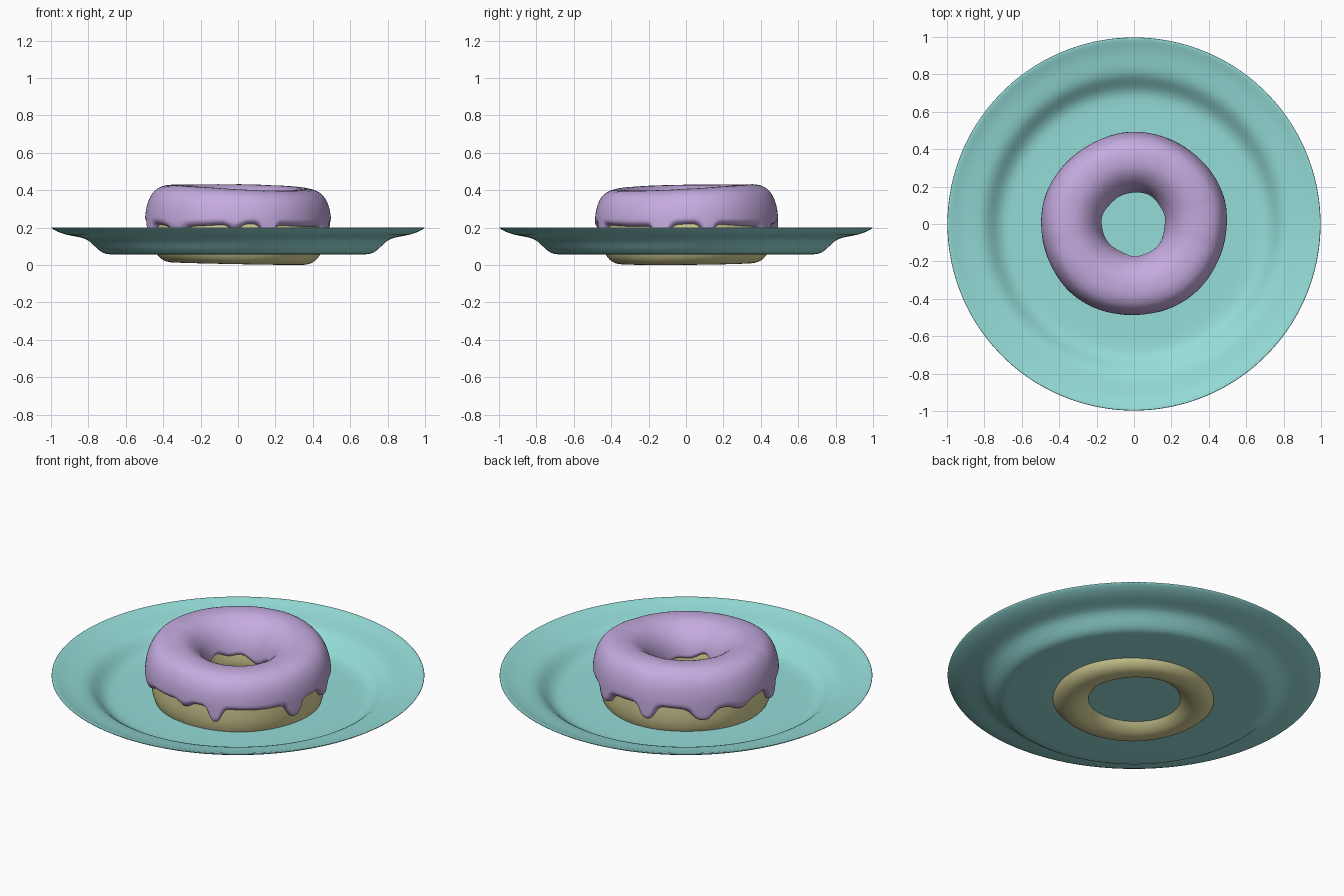
import bpy, bmesh, math
from math import sin, cos, pi, radians

if "Cube" in bpy.data.objects:
    bpy.data.objects.remove(bpy.data.objects["Cube"])


def material(name, rgb):
    m = bpy.data.materials.new(name)
    m.diffuse_color = (*rgb, 1)
    m.use_nodes = True
    m.node_tree.nodes["Principled BSDF"].inputs["Base Color"].default_value = m.diffuse_color
    return m


def loft(name, section, segs, closed, mat):
    """Sweep a (radius, height) section, which may vary with angle, about z."""
    bm = bmesh.new()
    rings = []
    for i in range(segs):
        t = 2 * pi * i / segs
        rings.append([bm.verts.new((r * cos(t), r * sin(t), z)) for r, z in section(t)])
    n = len(rings[0])
    for i in range(segs):
        a, b = rings[i], rings[(i + 1) % segs]
        for j in range(n if closed else n - 1):
            k = (j + 1) % n
            bm.faces.new((a[j], b[j], b[k], a[k]))
    bmesh.ops.remove_doubles(bm, verts=bm.verts, dist=1e-5)
    bmesh.ops.recalc_face_normals(bm, faces=bm.faces)
    for f in bm.faces:
        f.smooth = True
    me = bpy.data.meshes.new(name)
    bm.to_mesh(me)
    bm.free()
    ob = bpy.data.objects.new(name, me)
    bpy.context.collection.objects.link(ob)
    me.materials.append(mat)
    return ob


teal = material("teal glaze", (0.30, 0.72, 0.69))
lilac = material("lilac icing", (0.56, 0.41, 0.75))
cream = material("cream dough", (0.68, 0.64, 0.31))

# Plate: thin turned profile, underside then upper side
PLATE = [(0, .055), (.4, .055), (.66, .055), (.705, .057), (.74, .072), (.785, .12),
         (.815, .141), (.86, .151), (.93, .163), (.975, .182), (1.0, .197), (.998, .201),
         (.985, .2), (.96, .191), (.92, .178), (.85, .166), (.805, .155), (.77, .13),
         (.73, .09), (.69, .074), (.65, .07), (.4, .07), (0, .07)]
plate = loft("plate", lambda t: PLATE, 96, False, teal)
sub = plate.modifiers.new("smooth", "SUBSURF")
sub.levels = sub.render_levels = 1

# Ring of dough: rounded section, fuller outside than in the hole
MID_R, MID_Z = .335, .2


def spow(v, e):
    return math.copysign(abs(v) ** e, v)


def ring_point(t, phi, off=0.0):
    c, s = cos(phi), sin(phi)
    if c >= 0:
        n, a = 2.6, .125 + .005 * sin(2 * t + .8) + .003 * sin(5 * t)
    else:
        n, a = (2.1 if s > 0 else 1.75), .152 + .005 * sin(3 * t + 1)
    top = .20 - .017 * cos(t + radians(50)) + .004 * sin(2 * t)
    bottom = .193 + .007 * cos(t + .4)
    b = (top if s >= 0 else bottom) + off * .7
    return MID_R + (a + off) * spow(c, 2 / n), MID_Z + b * spow(s, 2 / n)


loft("dough", lambda t: [ring_point(t, 2 * pi * j / 64) for j in range(64)],
     160, True, cream)

# Icing: shell over the dough with a wavy lower edge and drips
DRIPS = [(-70, .08, 5), (-16, .08, 6), (-113 - 20, .03, 8), (-92, .03, 5), (14, .055, 5),
         (62, .06, 7), (99, .08, 6), (136, .06, 8), (163, .03, 7), (195, .08, 6)]


def drip(t):
    total = 0
    for deg, depth, width in DRIPS:
        d = (math.degrees(t) - deg + 180) % 360 - 180
        total += depth * math.exp(-(abs(d) / width) ** 2.6)
    return total


def edge_angle(z, n):
    return math.asin(spow((z - MID_Z) / .2, n / 2))


def icing_section(t, steps=44):
    d = drip(t)
    start = edge_angle(.213 + .007 * sin(4 * t + 1) - d, 2.6)
    end = pi - edge_angle(.225 + .02 * sin(3 * t) + .012 * sin(7 * t), 2.1)
    pts = []
    for j in range(steps + 1):
        u = (1 - cos(pi * j / steps)) / 2
        k = min(1, min(u, 1 - u) / .03)
        thick = (.034 if u < .5 else .018) if u < .3 or u > .7 else .034 - .016 * (u - .3) / .4
        pts.append(ring_point(t, start + (end - start) * u,
                              thick * math.sqrt(1 - (1 - k) ** 2) - .004 * (1 - k)))
    return pts


loft("icing", icing_section, 320, False, lilac)
